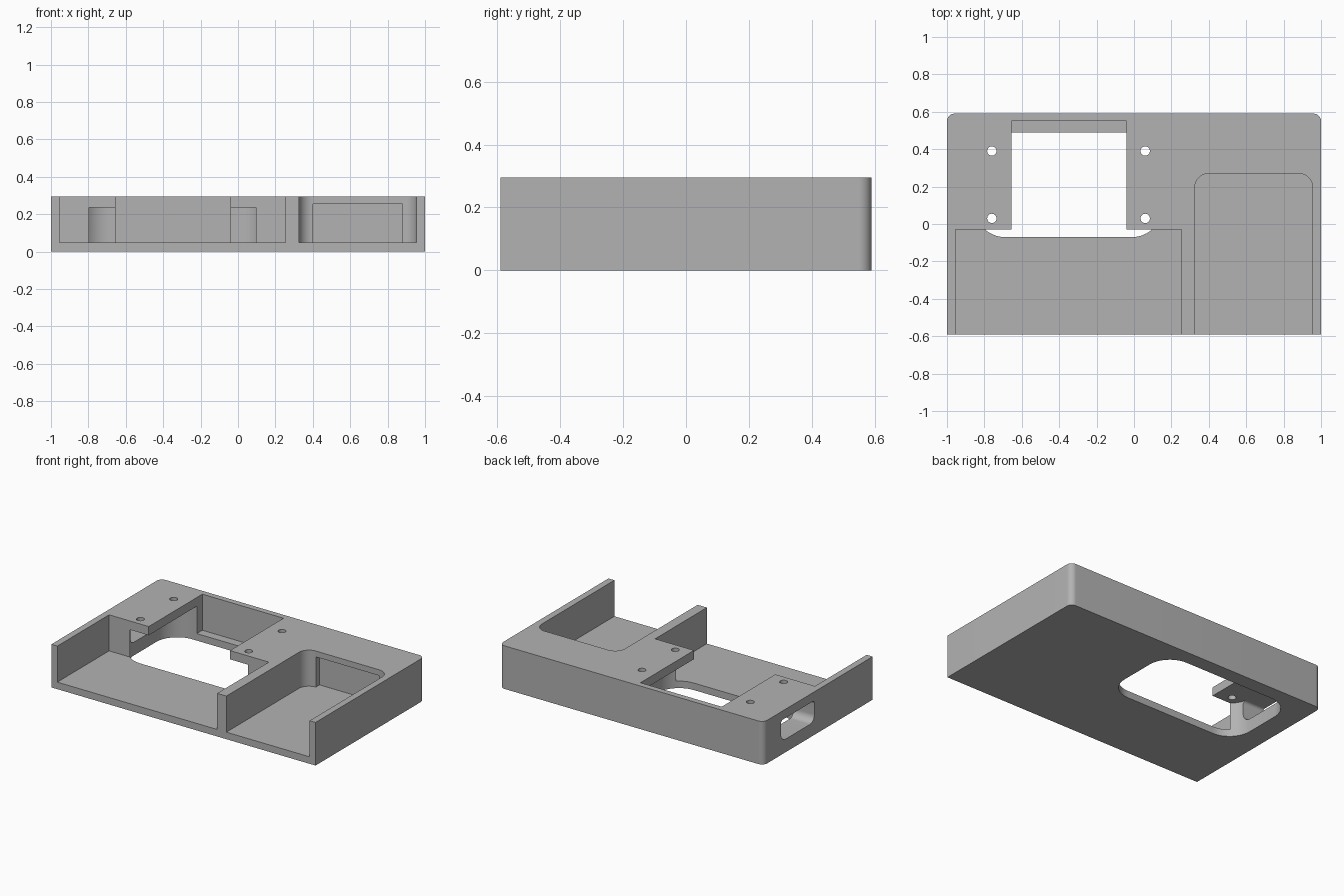
import bpy, bmesh, math
from mathutils import Matrix

cube = bpy.data.objects.get("Cube")
if cube:
    bpy.data.objects.remove(cube, do_unlink=True)

grey = bpy.data.materials.new("light_grey")
grey.use_nodes = True
grey.diffuse_color = (0.45, 0.45, 0.45, 1)
grey.node_tree.nodes["Principled BSDF"].inputs["Base Color"].default_value = (0.45, 0.45, 0.45, 1)


def outline(u0, u1, v0, v1, radii):
    """Rounded rectangle; radii in order: low-low, high-low, high-high, low-high."""
    corners = [(u0, v0, 1, 1), (u1, v0, -1, 1), (u1, v1, -1, -1), (u0, v1, 1, -1)]
    pts = []
    for i, ((u, v, su, sv), r) in enumerate(zip(corners, radii)):
        if r == 0:
            pts.append((u, v))
            continue
        for k in range(13):
            a = math.pi * (1 + i / 2 + k / 24)
            pts.append((u + su * r + r * math.cos(a), v + sv * r + r * math.sin(a)))
    return pts


def prism(name, pts, low, high, along_x=False):
    """Extrude an outline along z, or along x when the outline lies in the yz plane."""
    bm = bmesh.new()
    place = (lambda u, v, w: (w, u, v)) if along_x else (lambda u, v, w: (u, v, w))
    face = bm.faces.new([bm.verts.new(place(u, v, low)) for u, v in pts])
    top = bmesh.ops.extrude_face_region(bm, geom=[face])["geom"]
    shift = place(0, 0, high - low)
    bmesh.ops.translate(bm, vec=shift, verts=[g for g in top if isinstance(g, bmesh.types.BMVert)])
    bmesh.ops.recalc_face_normals(bm, faces=bm.faces)
    mesh = bpy.data.meshes.new(name)
    bm.to_mesh(mesh)
    bm.free()
    mesh.materials.append(grey)
    obj = bpy.data.objects.new(name, mesh)
    bpy.context.scene.collection.objects.link(obj)
    return obj


def block(name, x0, x1, y0, y1, z0, z1, radii=(0, 0, 0, 0)):
    return prism(name, outline(x0, x1, y0, y1, radii), z0, z1)


# Outer body with rounded rear corners
FLOOR, TOP, PLATE = 0.048, 0.295, 0.235
body = block("tray_body", -1, 1, -0.59, 0.59, 0, TOP, (0, 0, 0.04, 0.04))

# Pockets, openings and recesses
cutters = [
    block("front_pocket", -0.955, 0.255, -0.7, -0.03, FLOOR, 0.4),
    block("side_pocket", 0.325, 0.955, -0.7, 0.27, FLOOR, 0.4, (0, 0, 0.075, 0.075)),
    block("side_pocket_recess", 0.4, 0.88, 0.2, 0.31, FLOOR, 0.255),
    block("top_opening", -0.655, -0.04, -0.04, 0.55, FLOOR, 0.4),
    block("floor_opening", -0.85, 0.15, -0.07, 0.49, -0.1, PLATE, (0.16,) * 4),
    prism("side_window", outline(0.04, 0.40, 0.09, PLATE, (0.05, 0.05, 0.02, 0.02)), -1.1, -0.75, True),
]

# Screw holes through the mounting plates
for x in (-0.76, 0.06):
    for y in (0.03, 0.39):
        r = 0.025
        pts = [(x + r * math.cos(k * math.tau / 24), y + r * math.sin(k * math.tau / 24)) for k in range(24)]
        cutters.append(prism("screw_hole", pts, 0.2, 0.4))

for cutter in cutters:
    mod = body.modifiers.new(cutter.name, 'BOOLEAN')
    mod.operation = 'DIFFERENCE'
    mod.solver = 'EXACT'
    mod.object = cutter

# Apply the cuts, then drop the cutters
bpy.context.view_layer.update()
graph = bpy.context.evaluated_depsgraph_get()
result = bpy.data.meshes.new_from_object(body.evaluated_get(graph))
body.modifiers.clear()
body.data = result
for cutter in cutters:
    bpy.data.objects.remove(cutter, do_unlink=True)

# Smooth rounded walls, sharp edges elsewhere
bpy.ops.object.select_all(action='DESELECT')
body.select_set(True)
bpy.context.view_layer.objects.active = body
bpy.ops.object.shade_smooth_by_angle(angle=math.radians(30))
